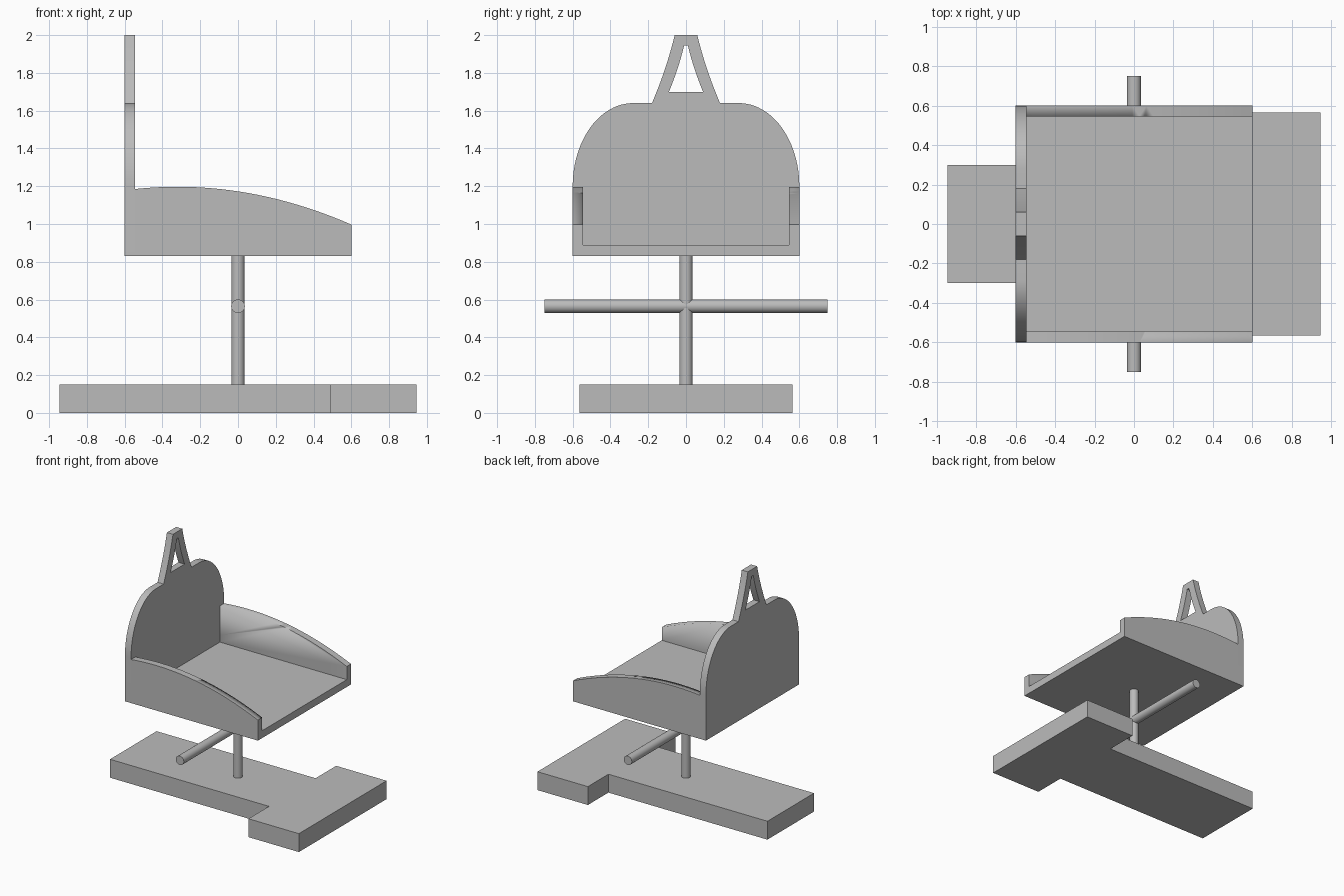
import bpy, math
from mathutils import Matrix, Vector

cube = bpy.data.objects.get("Cube")
if cube:
    bpy.data.objects.remove(cube, do_unlink=True)

grey = bpy.data.materials.new("plain_grey")
grey.use_nodes = True
colour = (0.5, 0.5, 0.5, 1)
grey.diffuse_color = colour
grey.node_tree.nodes["Principled BSDF"].inputs["Base Color"].default_value = colour

# Local profile axes and extrusion axis, as columns
PLANES = {
    "xy": ((1, 0, 0), (0, 1, 0), (0, 0, 1)),
    "xz": ((1, 0, 0), (0, 0, 1), (0, -1, 0)),
    "yz": ((0, 1, 0), (0, 0, 1), (1, 0, 0)),
}


def finish(obj, name):
    obj.name = obj.data.name = name
    obj.data.materials.clear()
    obj.data.materials.append(grey)
    bpy.ops.object.shade_smooth_by_angle(angle=math.radians(30))
    return obj


def extrude(name, plane, loops, start, end):
    """Prism from closed outlines; any inner outline becomes a hole."""
    curve = bpy.data.curves.new(name, "CURVE")
    curve.dimensions = "2D"
    curve.fill_mode = "BOTH"
    curve.extrude = (end - start) / 2
    for loop in loops:
        spline = curve.splines.new("POLY")
        spline.points.add(len(loop) - 1)
        for point, (u, v) in zip(spline.points, loop):
            point.co = (u, v, 0, 1)
        spline.use_cyclic_u = True
    obj = bpy.data.objects.new(name, curve)
    bpy.context.collection.objects.link(obj)
    bpy.ops.object.select_all(action="DESELECT")
    obj.select_set(True)
    bpy.context.view_layer.objects.active = obj
    bpy.ops.object.convert(target="MESH")
    obj = bpy.context.object
    axes = Matrix(PLANES[plane]).transposed()
    shift = Vector(PLANES[plane][2]) * (start + end) / 2
    obj.data.transform(Matrix.Translation(shift) @ axes.to_4x4())
    # Weld the caps to the walls
    bpy.ops.object.mode_set(mode="EDIT")
    bpy.ops.mesh.select_all(action="SELECT")
    bpy.ops.mesh.remove_doubles(threshold=0.0001)
    bpy.ops.mesh.normals_make_consistent(inside=False)
    bpy.ops.object.mode_set(mode="OBJECT")
    return finish(obj, name)


def rod(name, radius, length, centre, tilt=0):
    bpy.ops.mesh.primitive_cylinder_add(vertices=48, radius=radius, depth=length,
                                        location=centre, rotation=(tilt, 0, 0))
    return finish(bpy.context.object, name)


def mirrored(half):
    """Close a right-hand half outline across the centre line."""
    return half + [(-u, v) for u, v in reversed(half)]


def bow(a, c, b, steps=12):
    """Quadratic curve from a to b pulled towards c."""
    ts = [i / steps for i in range(steps + 1)]
    return [tuple((1 - t) ** 2 * p + 2 * t * (1 - t) * q + t * t * r
                  for p, q, r in zip(a, c, b)) for t in ts]


# T-shaped base
stem, wing, neck, reach = 0.30, 0.565, 0.49, 0.945
base_half = [(-reach, stem), (neck, stem), (neck, wing), (reach, wing)]
base = base_half + [(x, -y) for x, y in reversed(base_half)]
extrude("base", "xy", [base], 0, 0.15)

# Post and foot bar
rod("post", 0.035, 0.70, (0, 0, 0.49))
rod("foot_bar", 0.036, 1.50, (0, 0, 0.565), math.pi / 2)

# Seat: curved side profile, hollowed between the two arms
bottom, back_x, wall = 0.83, -0.545, 0.055
xs = [back_x + (0.6 - back_x) * i / 32 for i in range(33)]
arm_top = [(x, 1.197 - 0.2 * ((x + 0.32) / 0.92) ** 2) for x in xs]
seat = extrude("seat", "xz", [[(0.6, bottom), (back_x, bottom)] + arm_top], -0.6, 0.6)
hollow = extrude("seat_hollow_cutter", "xz",
                 [[(-0.7, 0.89), (0.7, 0.89), (0.7, 1.4), (-0.7, 1.4)]],
                 wall - 0.6, 0.6 - wall)
hollow.hide_render = True
hollow.hide_set(True)
hollow.display_type = "WIRE"
cut = seat.modifiers.new("hollow", "BOOLEAN")
cut.operation = "DIFFERENCE"
cut.solver = "EXACT"
cut.object = hollow
bpy.ops.object.select_all(action="DESELECT")
bpy.context.view_layer.objects.active = seat
seat.select_set(True)
bpy.ops.object.modifier_apply(modifier=cut.name)
bpy.data.objects.remove(hollow, do_unlink=True)

# Backrest with rounded shoulders and a pierced horn on top
angles = [math.pi / 2 * i / 24 for i in range(25)]
shoulder = [(0.28 + 0.32 * math.cos(a), 1.2 + 0.44 * math.sin(a)) for a in angles]
horn = bow((0.18, 1.64), (0.10, 1.83), (0.06, 2.0))
outline = mirrored([(0.6, bottom)] + shoulder + horn)
opening = mirrored(bow((0.09, 1.70), (0.037, 1.83), (0.01, 1.945)))
extrude("backrest", "yz", [outline, opening], -0.6, back_x)
